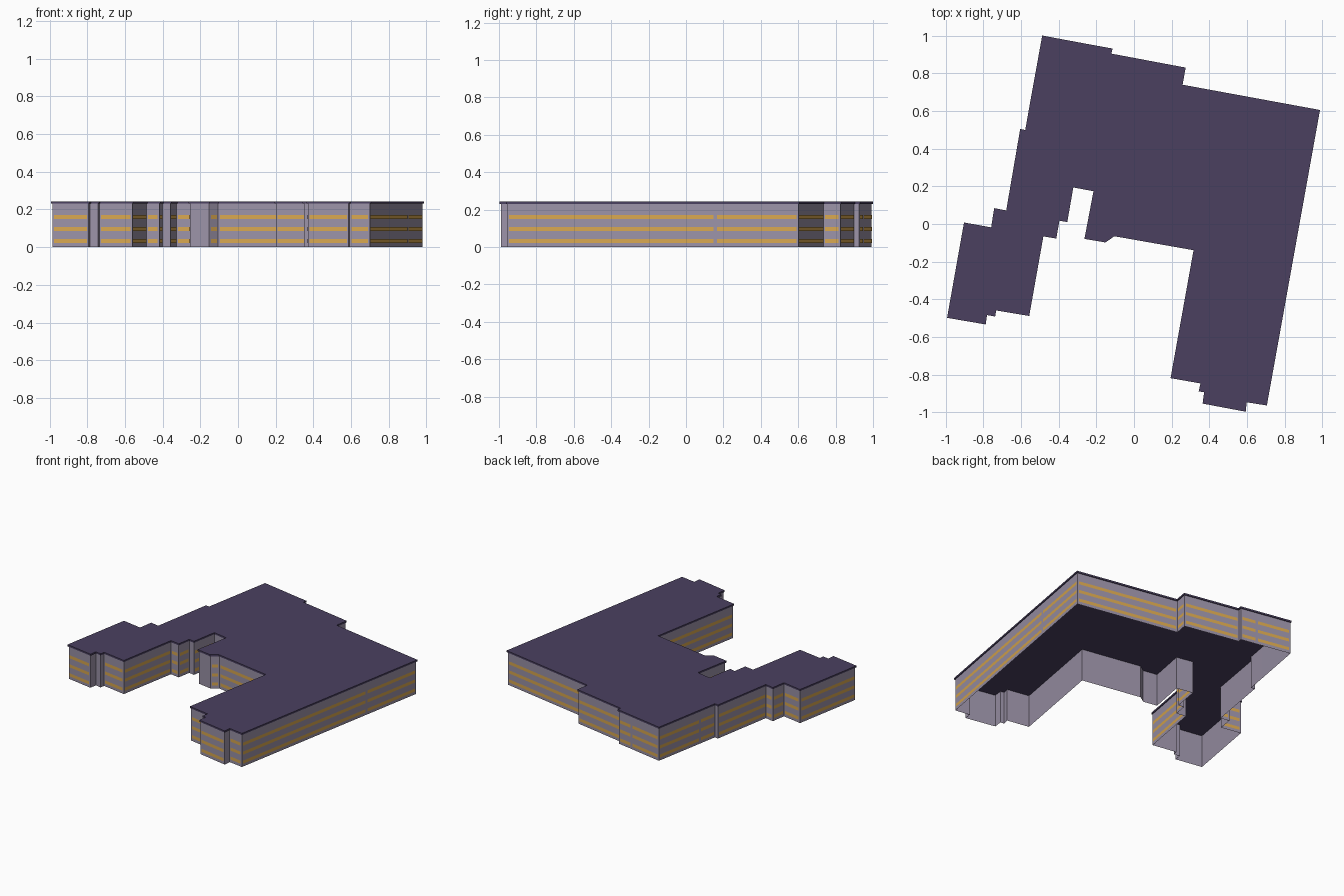
import bpy
import bmesh
from mathutils import Vector

cube = bpy.data.objects.get("Cube")
if cube:
    bpy.data.objects.remove(cube)

HEIGHT, SLAB = 0.243, 0.012
EAVE = 0.006             # roof overhang beyond the walls
STRIP_H = 0.022          # height of a window band
MIN_WALL = 0.058         # shorter walls carry no windows


def material(name, rgb):
    mat = bpy.data.materials.new(name)
    mat.use_nodes = True
    mat.diffuse_color = (*rgb, 1)
    bsdf = mat.node_tree.nodes["Principled BSDF"]
    bsdf.inputs["Base Color"].default_value = (*rgb, 1)
    bsdf.inputs["Roughness"].default_value = 0.8
    return mat


wall_mat = material("wall grey lilac", (0.33, 0.29, 0.39))
roof_mat = material("roof dark violet", (0.069, 0.051, 0.117))
window_mat = material("window amber", (0.69, 0.39, 0.08))

# Roof outline, clockwise from above, including the breaks along straight walls
outline = [Vector(p) for p in (
    # back
    (-.487, 1), (-.235, .953), (-.114, .931), (-.12, .904), (.274, .83),
    (.258, .739), (.987, .605),
    # long wing on the left
    (.906, .155), (.705, -.963), (.598, -.946), (.593, -.996), (.364, -.953),
    (.372, -.893), (.343, -.888), (.353, -.846), (.194, -.818),
    # courtyard
    (.316, -.139), (-.104, -.065), (-.152, -.098), (-.203, -.089),
    (-.263, -.079), (-.215, .174), (-.322, .194), (-.354, .01),
    (-.396, .018), (-.412, -.077), (-.481, -.066),
    # short wing on the right
    (-.556, -.488), (-.731, -.459), (-.737, -.491), (-.78, -.483),
    (-.787, -.533), (-.992, -.498), (-.902, .008), (-.758, -.018),
    (-.742, .084), (-.678, .072), (-.604, .504), (-.577, .499),
    (-.554, .63))]


def outward(a, b):
    d = (b - a).normalized()
    return Vector((-d.y, d.x))


def inset(points, amount):
    """Move every edge of the outline inwards by the same amount."""
    result = []
    for i, p in enumerate(points):
        n = outward(points[i - 1], p)
        m = outward(p, points[(i + 1) % len(points)])
        result.append(p - (n + m) * amount / (1 + n.dot(m)))
    return result


def edges(points):
    return zip(points, points[1:] + points[:1])


def upright(bm, a, b, low, high):
    """Vertical face from a to b, facing out of the building."""
    bm.faces.new([bm.verts.new((p.x, p.y, z)) for p, z in
                  ((a, low), (a, high), (b, high), (b, low))])


def finish(bm, name, mat):
    bmesh.ops.remove_doubles(bm, verts=bm.verts, dist=0.0001)
    mesh = bpy.data.meshes.new(name)
    bm.to_mesh(mesh)
    bm.free()
    mesh.materials.append(mat)
    obj = bpy.data.objects.new(name, mesh)
    bpy.context.collection.objects.link(obj)


footprint = inset(outline, EAVE)

# Outer walls: an open shell without a floor
bm = bmesh.new()
for a, b in edges(footprint):
    upright(bm, a, b, 0, HEIGHT - SLAB)
finish(bm, "outer_walls", wall_mat)

# Roof slab
bm = bmesh.new()
for a, b in edges(outline):
    upright(bm, a, b, HEIGHT - SLAB, HEIGHT)
for z in (HEIGHT - SLAB, HEIGHT):
    bm.faces.new([bm.verts.new((p.x, p.y, z)) for p in outline])
bmesh.ops.remove_doubles(bm, verts=bm.verts, dist=0.0001)
bmesh.ops.recalc_face_normals(bm, faces=bm.faces)
finish(bm, "roof_slab", roof_mat)

# Window bands, one row per storey, as flat plates just off the walls
bm = bmesh.new()
for a, b in edges(footprint):
    if (b - a).length < MIN_WALL:
        continue
    along = (b - a).normalized() * 0.01
    off = outward(a, b) * 0.002
    for storey in range(3):
        z = 0.021 + 0.064 * storey
        upright(bm, a + along + off, b - along + off, z, z + STRIP_H)
finish(bm, "window_bands", window_mat)
